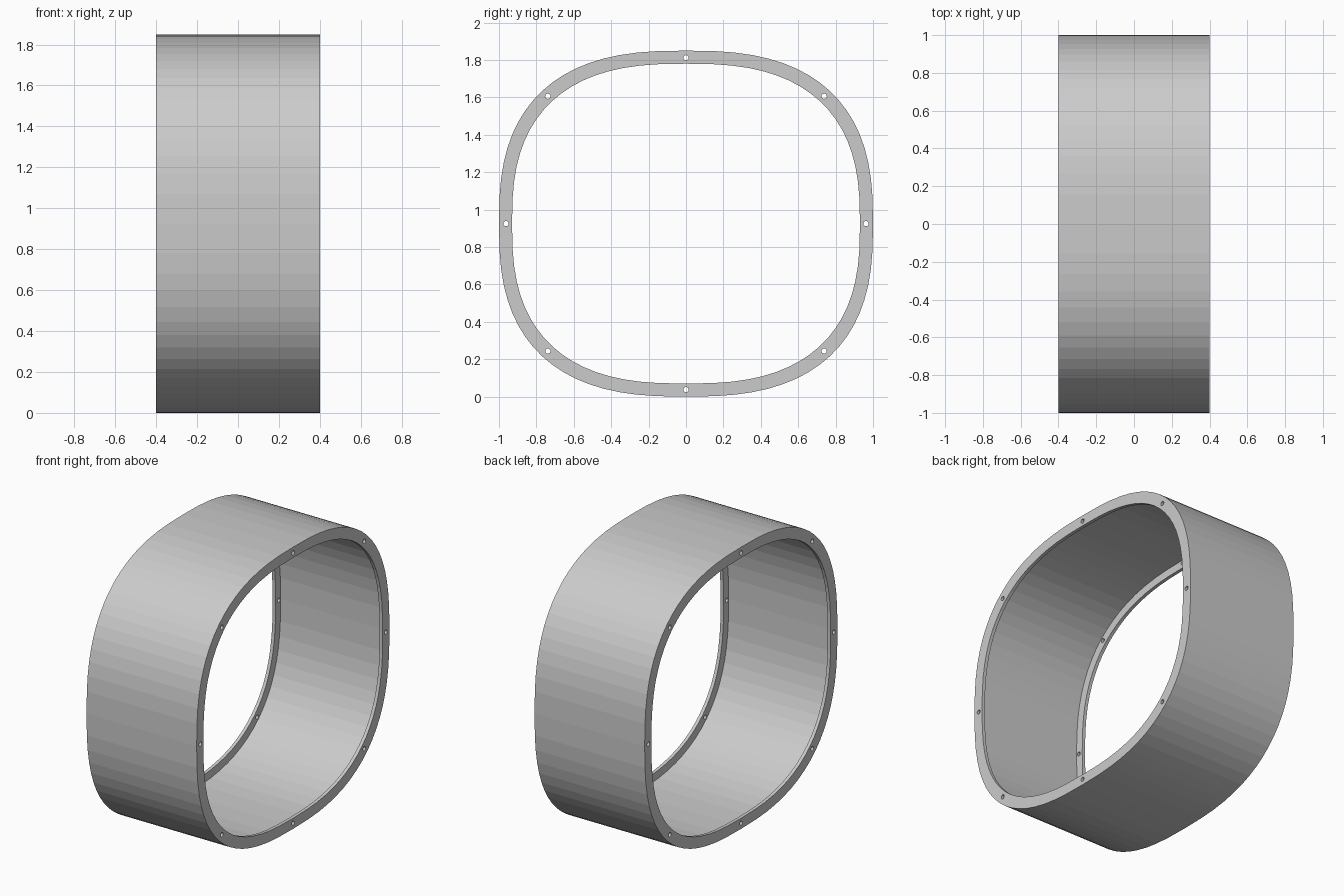
import bpy, bmesh
from math import sin, cos, pi, copysign
from mathutils import Matrix, Vector

if "Cube" in bpy.data.objects:
    bpy.data.objects.remove(bpy.data.objects["Cube"], do_unlink=True)

HALF_Y, HALF_Z, HALF_X = 1.0, 0.925, 0.4
WALL, LIP, LIP_THICK = 0.018, 0.07, 0.022
SEGMENTS, HOLES, HOLE_RADIUS = 72, 8, 0.014
POWER = 0.762


def oval(x, inset, angle):
    """Point on the rounded-square outline, moved inwards by inset."""
    c, s = cos(angle), sin(angle)
    y = (HALF_Y - inset) * copysign(abs(c) ** POWER, c)
    z = (HALF_Z - inset) * copysign(abs(s) ** POWER, s)
    return Vector((x, y, HALF_Z + z))


def make_object(name, bm):
    bmesh.ops.recalc_face_normals(bm, faces=bm.faces)
    mesh = bpy.data.meshes.new(name)
    bm.to_mesh(mesh)
    bm.free()
    obj = bpy.data.objects.new(name, mesh)
    bpy.context.collection.objects.link(obj)
    return obj


grey = bpy.data.materials.new("plain grey")
grey.use_nodes = True
grey.diffuse_color = (0.6, 0.6, 0.6, 1)
grey.node_tree.nodes["Principled BSDF"].inputs["Base Color"].default_value = (0.6, 0.6, 0.6, 1)

# Shell: channel cross-section with an inward lip at each end, swept round the oval
inner = HALF_X - LIP_THICK
section = [(-HALF_X, 0), (HALF_X, 0), (HALF_X, LIP), (inner, LIP),
           (inner, WALL), (-inner, WALL), (-inner, LIP), (-HALF_X, LIP)]
bm = bmesh.new()
rings = [[bm.verts.new(oval(x, inset, 2 * pi * i / SEGMENTS)) for x, inset in section]
         for i in range(SEGMENTS)]
for i, ring in enumerate(rings):
    following = rings[(i + 1) % SEGMENTS]
    for j in range(len(section)):
        k = (j + 1) % len(section)
        bm.faces.new((ring[j], ring[k], following[k], following[j]))
shell = make_object("flanged_shell", bm)
shell.data.materials.append(grey)

# Bolt holes: short drills through both lips
bm = bmesh.new()
for end in (-1, 1):
    for i in range(HOLES):
        spot = oval(end * (HALF_X - LIP_THICK / 2), 0.038, 2 * pi * i / HOLES)
        bmesh.ops.create_cone(bm, cap_ends=True, segments=16, radius1=HOLE_RADIUS,
                              radius2=HOLE_RADIUS, depth=LIP_THICK * 2,
                              matrix=Matrix.Translation(spot) @ Matrix.Rotation(pi / 2, 4, "Y"))
drills = make_object("hole_drills", bm)
drills.data.materials.append(grey)
drills.hide_render = True

cut = shell.modifiers.new("bolt_holes", "BOOLEAN")
cut.operation = "DIFFERENCE"
cut.solver = "EXACT"
cut.object = drills
bpy.context.view_layer.objects.active = shell
shell.select_set(True)
bpy.ops.object.modifier_apply(modifier=cut.name)
bpy.data.objects.remove(drills, do_unlink=True)
